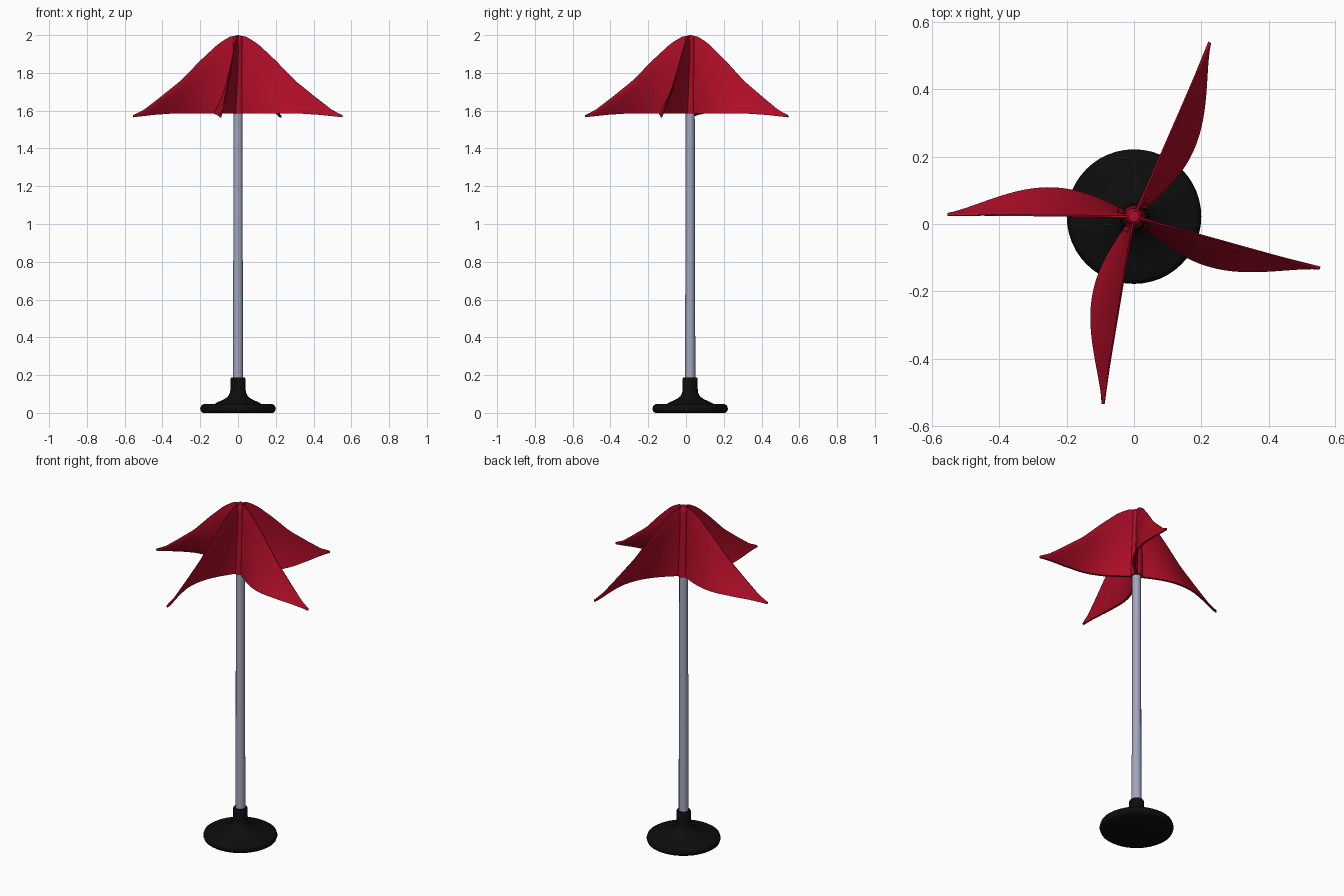
import bpy, bmesh, math

if "Cube" in bpy.data.objects:
    bpy.data.objects.remove(bpy.data.objects["Cube"])

CX, CY = 0.0, 0.022


def material(name, rgb):
    m = bpy.data.materials.new(name)
    m.diffuse_color = (*rgb, 1)
    m.use_nodes = True
    m.node_tree.nodes["Principled BSDF"].inputs["Base Color"].default_value = m.diffuse_color
    return m


RED = material("red_cloth", (0.42, 0.004, 0.02))
GREY = material("grey_metal", (0.36, 0.38, 0.50))
BLACK = material("black_plastic", (0.004, 0.004, 0.004))


def finish(name, bm, mat, angle):
    bmesh.ops.remove_doubles(bm, verts=bm.verts, dist=1e-5)
    bmesh.ops.recalc_face_normals(bm, faces=bm.faces)
    me = bpy.data.meshes.new(name)
    bm.to_mesh(me)
    bm.free()
    ob = bpy.data.objects.new(name, me)
    bpy.context.collection.objects.link(ob)
    me.materials.append(mat)
    bpy.ops.object.select_all(action='DESELECT')
    ob.select_set(True)
    bpy.context.view_layer.objects.active = ob
    bpy.ops.object.shade_smooth_by_angle(angle=math.radians(angle))
    return ob


def lathe(name, profile, mat, sides, angle=40):
    """Spin a (radius, z) profile around the pole axis."""
    bm = bmesh.new()
    vs = [bm.verts.new((CX + r, CY, z)) for r, z in profile]
    es = [bm.edges.new(p) for p in zip(vs, vs[1:])]
    bmesh.ops.spin(bm, geom=vs + es, cent=(CX, CY, 0), axis=(0, 0, 1),
                   angle=math.tau, steps=sides, use_duplicate=False)
    return finish(name, bm, mat, angle)


def lerp_table(table, x):
    for (x0, y0), (x1, y1) in zip(table, table[1:]):
        if x <= x1:
            return y0 + (y1 - y0) * (x - x0) / (x1 - x0)
    return table[-1][1]


# Ridge and hem heights along a fin, by fraction of its length
RIDGE = [(0, 1.998), (0.07, 1.993), (0.13, 1.975), (0.2, 1.948), (0.36, 1.865),
         (0.55, 1.757), (0.75, 1.668), (0.9, 1.604), (1, 1.576)]
HEM = [(0, 1.585), (0.62, 1.585), (0.8, 1.578), (1, 1.565)]


def fin(name, tip_x, tip_y):
    """One folded flap of cloth: thin sheet whose hem billows clockwise."""
    dx, dy = tip_x - CX, tip_y - CY
    length = math.hypot(dx, dy)
    ux, uy = dx / length, dy / length
    sx, sy = uy, -ux                       # clockwise side
    nr, nt, half = 28, 14, 0.008
    bm = bmesh.new()
    rings = []
    for i in range(nr + 1):
        f = i / nr
        top, hem = lerp_table(RIDGE, f), lerp_table(HEM, f)
        bulge = 0.078 * math.sin(math.pi * f ** 0.88) ** 1.25
        ring = []
        for side in (-1, 1):
            ts = [j / nt for j in range(nt + 1)]
            for t in (reversed(ts) if side < 0 else ts):
                # sheet is narrow at the fold and opens slightly below
                w = half * (0.35 + 0.65 * min(1, t * 6)) * (1 - 0.4 * f)
                off = bulge * t ** 1.3 + side * w
                r = f * length
                ring.append(bm.verts.new((CX + ux * r + sx * off,
                                          CY + uy * r + sy * off,
                                          top + (hem - top) * t)))
        rings.append(ring)
    n = len(rings[0])
    for a, b in zip(rings, rings[1:]):
        for j in range(n):
            k = (j + 1) % n
            bm.faces.new((a[j], a[k], b[k], b[j]))
    bm.faces.new(rings[0])
    bm.faces.new(rings[-1])
    return finish(name, bm, RED, 50)


# Four folded canopy fins
fin("canopy_fin_right", 0.553, -0.131)
fin("canopy_fin_back", 0.225, 0.540)
fin("canopy_fin_left", -0.555, 0.028)
fin("canopy_fin_front", -0.092, -0.535)

# Cloth gathered round the pole
lathe("canopy_core", [(0, 2.0), (0.016, 1.998), (0.024, 1.988), (0.026, 1.96),
                      (0.029, 1.8), (0.033, 1.585), (0.0, 1.585)], RED, 24)

# Pole
lathe("pole", [(0, 0.1), (0.027, 0.1), (0.027, 0.4), (0.025, 0.84),
               (0.024, 1.9), (0, 1.9)], GREY, 12)

# Weighted base with collar
lathe("base", [(0, 0), (0.185, 0), (0.195, 0.007), (0.2, 0.022), (0.195, 0.038),
               (0.183, 0.046), (0.125, 0.047), (0.105, 0.058), (0.07, 0.074),
               (0.052, 0.088), (0.042, 0.108), (0.040, 0.13), (0.040, 0.18),
               (0.036, 0.188), (0, 0.188)], BLACK, 48)
